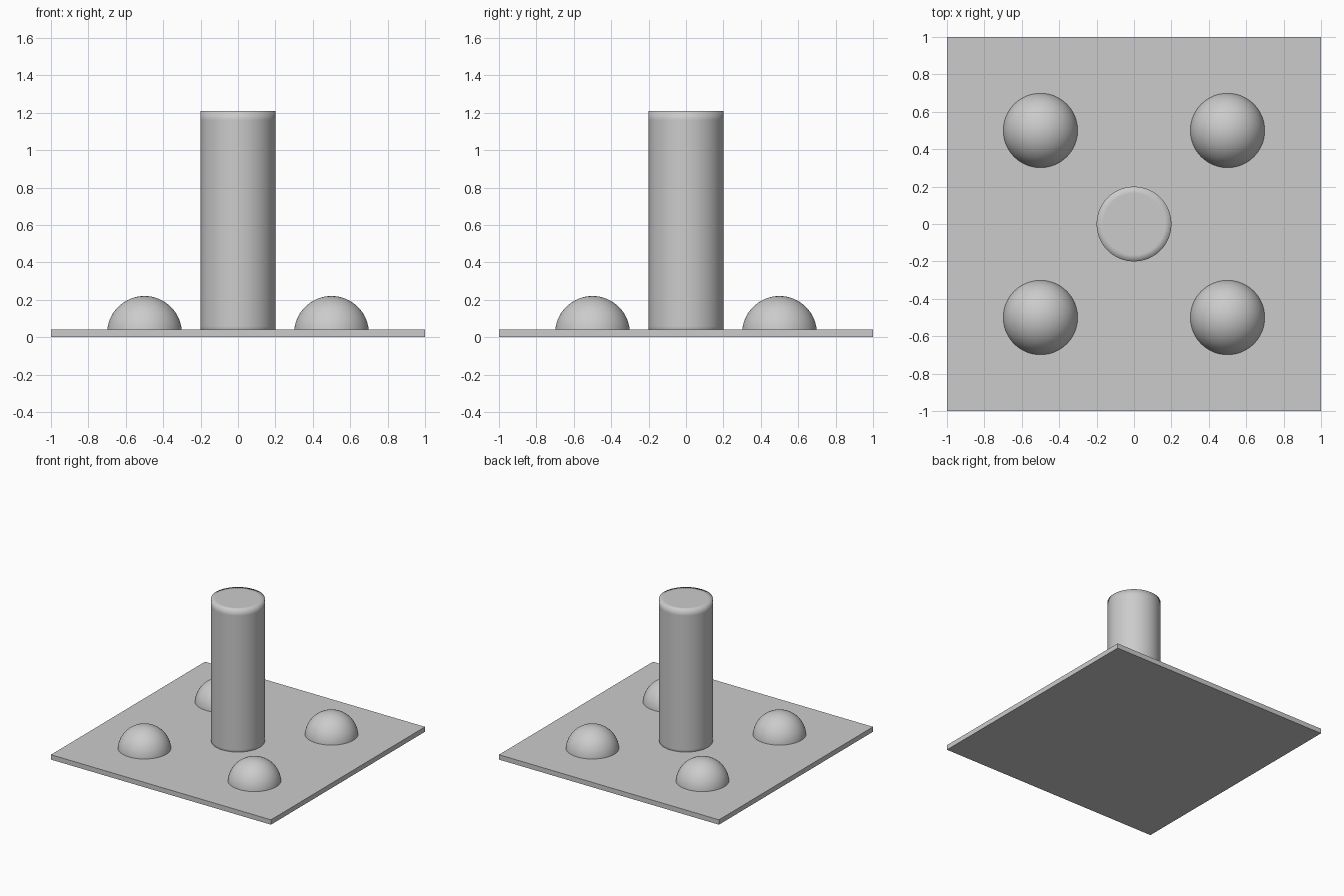
import bpy, bmesh, math

if "Cube" in bpy.data.objects:
    bpy.data.objects.remove(bpy.data.objects["Cube"])


def lathe(name, profile, loc, segments=64):
    """Closed smooth solid of revolution from (radius, z) points, bottom to top."""
    bm = bmesh.new()
    rings = []
    for r, z in profile:
        if r == 0:
            rings.append([bm.verts.new((0, 0, z))] * segments)
        else:
            rings.append([bm.verts.new((r * math.cos(2 * math.pi * i / segments),
                                        r * math.sin(2 * math.pi * i / segments), z))
                          for i in range(segments)])
    for low, high in zip(rings, rings[1:]):
        for i in range(segments):
            j = (i + 1) % segments
            corners = dict.fromkeys((low[i], low[j], high[j], high[i]))
            bm.faces.new(list(corners))
    # cap any open ends
    if profile[0][0] > 0:
        bm.faces.new(rings[0][::-1])
    if profile[-1][0] > 0:
        bm.faces.new(rings[-1])
    for f in bm.faces:
        f.smooth = True
    mesh = bpy.data.meshes.new(name)
    bm.to_mesh(mesh)
    bm.free()
    obj = bpy.data.objects.new(name, mesh)
    obj.location = loc
    bpy.context.collection.objects.link(obj)
    return obj


# Square base plate
bpy.ops.mesh.primitive_cube_add(size=1, location=(0, 0, 0.02))
plate = bpy.context.object
plate.name = "base_plate"
plate.scale = (2, 2, 0.04)
bpy.ops.object.transform_apply(location=False, rotation=False, scale=True)

# Central column; support loops keep the softened shading close to its rims
lathe("center_column", [(0.15, 0.01), (0.2, 0.01), (0.2, 0.06),
                        (0.2, 1.16), (0.2, 1.21), (0.165, 1.21)], (0, 0, 0))

# Four domes, with their equators sunk to the middle of the plate
steps = 16
dome = [(0.2 * math.cos(math.pi / 2 * i / steps),
         0.2 * math.sin(math.pi / 2 * i / steps)) for i in range(steps)] + [(0, 0.2)]
for sx, side in ((-1, "left"), (1, "right")):
    for sy, end in ((-1, "front"), (1, "back")):
        obj = lathe(f"dome_{end}_{side}", dome, (0.5 * sx, 0.5 * sy, 0.02))
        bpy.ops.object.select_all(action='DESELECT')
        obj.select_set(True)
        bpy.context.view_layer.objects.active = obj
        bpy.ops.object.shade_smooth_by_angle(angle=math.radians(40))
